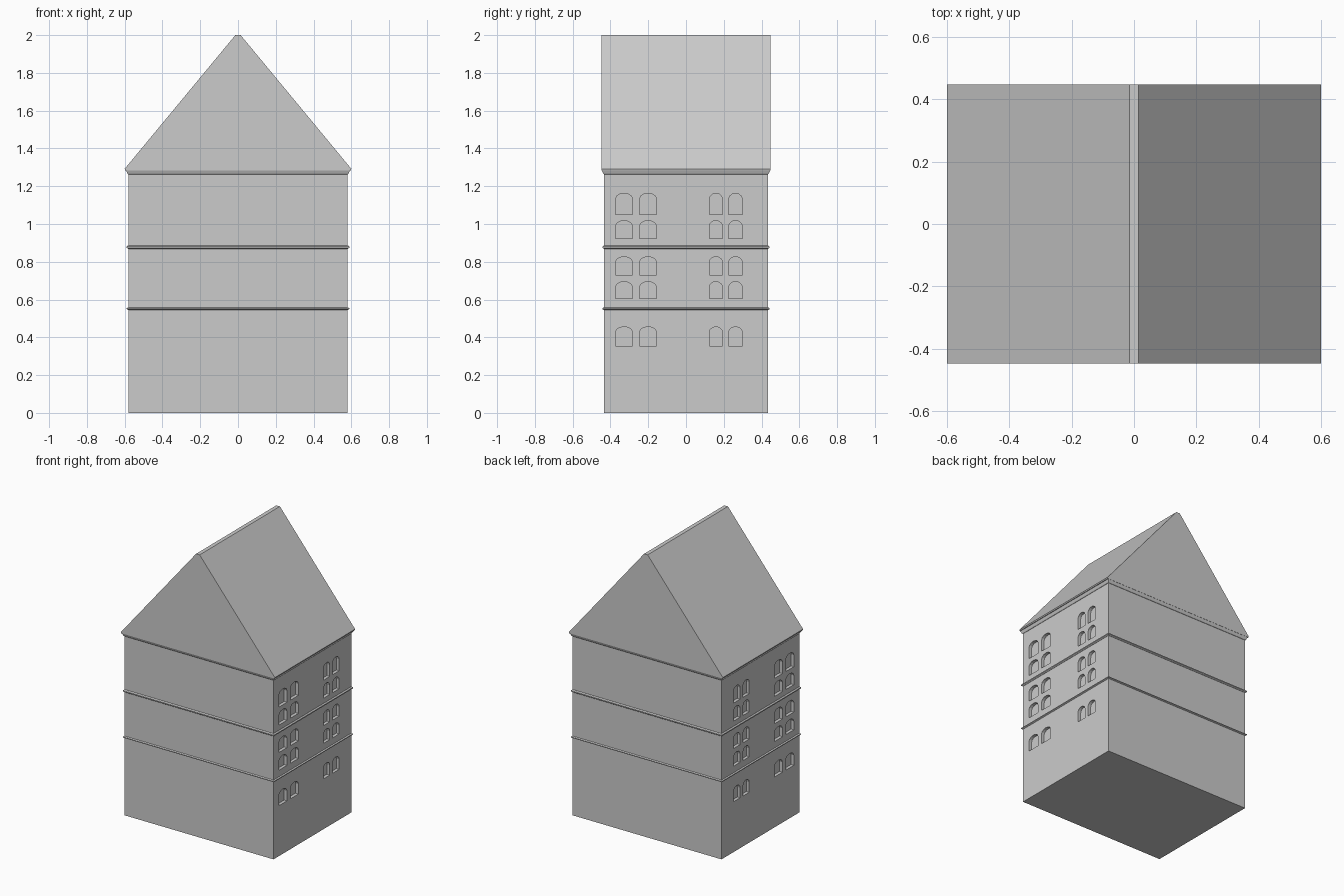
import bpy, bmesh, math

if "Cube" in bpy.data.objects:
    bpy.data.objects.remove(bpy.data.objects["Cube"])

W, D = 0.58, 0.433   # half width and half depth of the walls


def make_object(name, bm):
    bmesh.ops.recalc_face_normals(bm, faces=bm.faces)
    mesh = bpy.data.meshes.new(name)
    bm.to_mesh(mesh)
    bm.free()
    obj = bpy.data.objects.new(name, mesh)
    bpy.context.collection.objects.link(obj)
    return obj


def stack(name, levels):
    """Closed rectangular solid lofted through (outset, z) levels."""
    bm = bmesh.new()
    loops = [[bm.verts.new((sx * (W + o), sy * (D + o), z))
              for sx, sy in ((-1, -1), (1, -1), (1, 1), (-1, 1))]
             for o, z in levels]
    for a, b in zip(loops, loops[1:]):
        for i in range(4):
            j = (i + 1) % 4
            bm.faces.new((a[i], a[j], b[j], b[i]))
    bm.faces.new(loops[0][::-1])
    bm.faces.new(loops[-1])
    return make_object(name, bm)


def add_prism(bm, front, back):
    """Close two matching outlines into a prism."""
    a = [bm.verts.new(p) for p in front]
    b = [bm.verts.new(p) for p in back]
    bm.faces.new(a)
    bm.faces.new(b[::-1])
    for i in range(len(a)):
        j = (i + 1) % len(a)
        bm.faces.new((a[i], b[i], b[j], a[j]))


def arch(y0, y1, z0, z1):
    """Window outline with a low faceted arch, as (y, z) points."""
    mid, half, rise = (y0 + y1) / 2, (y1 - y0) / 2, 0.03
    top = [(mid + half * math.cos(math.pi * k / 6),
            z1 - rise + rise * math.sin(math.pi * k / 6)) for k in range(7)]
    return [(y0, z0), (y1, z0)] + top


# Walls
walls = stack("walls", [(0, 0), (0, 1.275)])

# Arched window recesses on both side walls
columns = [(-0.373, -0.283), (-0.246, -0.156), (0.124, 0.193), (0.226, 0.298)]
rows = [(0.355, 0.456), (0.605, 0.695), (0.73, 0.827), (0.923, 1.018), (1.05, 1.162)]
bm = bmesh.new()
for side in (-1, 1):
    for y0, y1 in columns:
        for z0, z1 in rows:
            outline = arch(y0, y1, z0, z1)
            add_prism(bm, [(side * (W - 0.022), y, z) for y, z in outline],
                      [(side * (W + 0.05), y, z) for y, z in outline])
cutter = make_object("window_cutter", bm)
cutter.hide_render = True
mod = walls.modifiers.new("windows", "BOOLEAN")
mod.operation = "DIFFERENCE"
mod.solver = "EXACT"
mod.object = cutter
bpy.context.view_layer.objects.active = walls
bpy.ops.object.modifier_apply(modifier=mod.name)
bpy.data.objects.remove(cutter)

# Floor bands
for name, z0, z1 in (("lower_band", 0.545, 0.559), ("upper_band", 0.868, 0.887)):
    h = z1 - z0
    stack(name, [(0.001, z0), (0.009, z0 + 0.3 * h), (0.009, z0 + 0.7 * h), (0.001, z1)])

# Flared cornice under the roof
stack("cornice", [(0.002, 1.263), (0.006, 1.268), (0.013, 1.285), (0.013, 1.29)])

# Gabled roof with a narrow flat ridge
profile = [(-0.598, 1.284), (0.598, 1.284), (0.6, 1.292), (0.014, 2.0), (-0.014, 2.0), (-0.6, 1.292)]
bm = bmesh.new()
add_prism(bm, [(x, -0.447, z) for x, z in profile], [(x, 0.447, z) for x, z in profile])
make_object("roof", bm)
